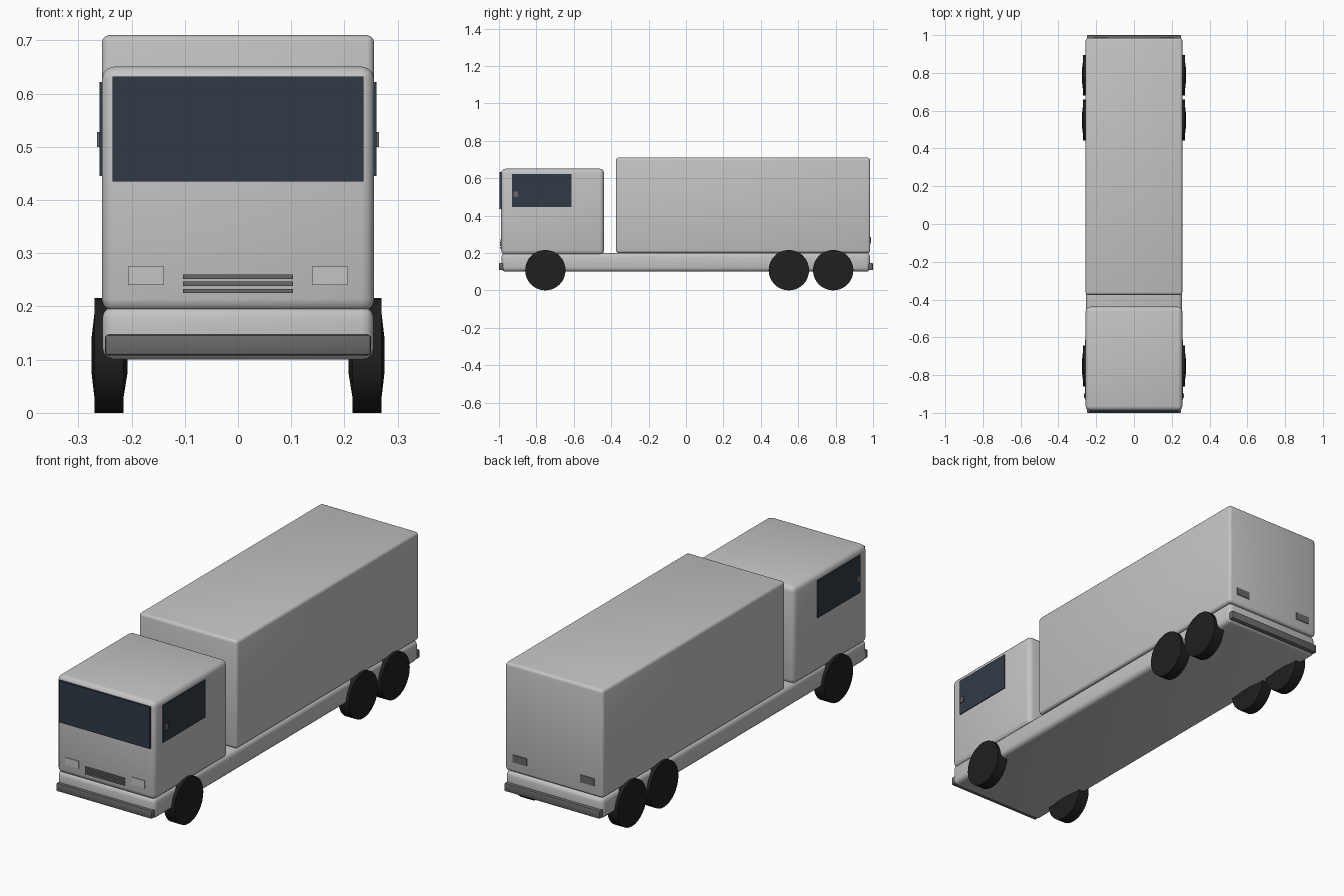
import bpy, bmesh, math
from mathutils import Matrix

if "Cube" in bpy.data.objects:
    bpy.data.objects.remove(bpy.data.objects["Cube"])


def material(name, rgb):
    m = bpy.data.materials.new(name)
    m.diffuse_color = (*rgb, 1)
    m.use_nodes = True
    m.node_tree.nodes["Principled BSDF"].inputs["Base Color"].default_value = m.diffuse_color
    return m


BODY = material("body_grey", (0.55, 0.55, 0.55))
GLASS = material("dark_blue_glass", (0.03, 0.042, 0.06))
TRIM = material("trim_grey", (0.14, 0.14, 0.14))
RUBBER = material("tyre_black", (0.014, 0.014, 0.014))


def finish(name, bm, mat):
    bmesh.ops.recalc_face_normals(bm, faces=bm.faces)
    me = bpy.data.meshes.new(name)
    bm.to_mesh(me)
    bm.free()
    me.materials.append(mat)
    ob = bpy.data.objects.new(name, me)
    bpy.context.collection.objects.link(ob)
    bpy.ops.object.select_all(action='DESELECT')
    bpy.context.view_layer.objects.active = ob
    ob.select_set(True)
    bpy.ops.object.shade_smooth_by_angle(angle=math.radians(35))
    return ob


def box(name, x, y, z, mat, bevel=0.0, segments=3):
    """Box spanning the (low, high) pairs x, y and z, with rounded edges."""
    bm = bmesh.new()
    spans = (x, y, z)
    centre = [(a + b) / 2 for a, b in spans]
    size = [b - a for a, b in spans]
    bmesh.ops.create_cube(bm, size=1, matrix=Matrix.Translation(centre) @ Matrix.Diagonal((*size, 1)))
    if bevel:
        bmesh.ops.bevel(bm, geom=bm.edges[:], offset=bevel, segments=segments,
                        profile=0.5, affect='EDGES')
    return finish(name, bm, mat)


def pair(name, x, y, z, mat, bevel=0.0):
    """The same box on the left and right sides."""
    box(name + "_right", x, y, z, mat, bevel)
    box(name + "_left", (-x[1], -x[0]), y, z, mat, bevel)


def wheel(name, side, y, radius=0.108, sides=32):
    """Slightly domed disc, lathed around the x axis."""
    profile = [(0.208, 0.035), (0.215, 0.078), (0.215, radius),
               (0.270, radius), (0.270, 0.078), (0.275, 0.035)]
    bm = bmesh.new()
    rings = []
    for x, r in profile:
        rings.append([bm.verts.new((side * x,
                                    y + r * math.cos(2 * math.pi * i / sides),
                                    radius + r * math.sin(2 * math.pi * i / sides)))
                      for i in range(sides)])
    for a, b in zip(rings, rings[1:]):
        for i in range(sides):
            j = (i + 1) % sides
            bm.faces.new((a[i], a[j], b[j], b[i]))
    bm.faces.new(rings[0])
    bm.faces.new(rings[-1])
    finish(name, bm, RUBBER)


# Main bodies
box("chassis", (-0.255, 0.255), (-0.987, 0.985), (0.10, 0.20), BODY, 0.022)
box("cab", (-0.256, 0.256), (-0.988, -0.438), (0.19, 0.651), BODY, 0.024)
box("cargo_box", (-0.256, 0.256), (-0.375, 0.985), (0.20, 0.71), BODY, 0.014)

# Bumpers
box("front_bumper", (-0.25, 0.25), (-1.0, -0.973), (0.108, 0.147), TRIM, 0.006, 2)
box("rear_bumper", (-0.25, 0.25), (0.973, 1.0), (0.108, 0.147), TRIM, 0.006, 2)

# Windows
box("windscreen", (-0.236, 0.236), (-0.996, -0.987), (0.435, 0.632), GLASS)
pair("side_window", (0.2515, 0.26), (-0.93, -0.612), (0.445, 0.622), GLASS)

# Small handles on the side windows
pair("handle", (0.256, 0.265), (-0.922, -0.898), (0.50, 0.528), TRIM)

# Grille bars
for i in range(3):
    z = 0.229 + 0.0135 * i
    box(f"grille_bar_{i + 1}", (-0.103, 0.103), (-0.994, -0.986), (z - 0.004, z + 0.004), TRIM)

# Head and tail lights
pair("headlight", (0.139, 0.207), (-0.991, -0.985), (0.24, 0.275), BODY)
pair("tail_light", (0.14, 0.212), (0.983, 0.989), (0.25, 0.285), TRIM)

# Wheels: one front axle, two rear axles
for axle, y in (("front", -0.752), ("middle", 0.55), ("rear", 0.787)):
    for side, label in ((1, "right"), (-1, "left")):
        wheel(f"{axle}_wheel_{label}", side, y)
